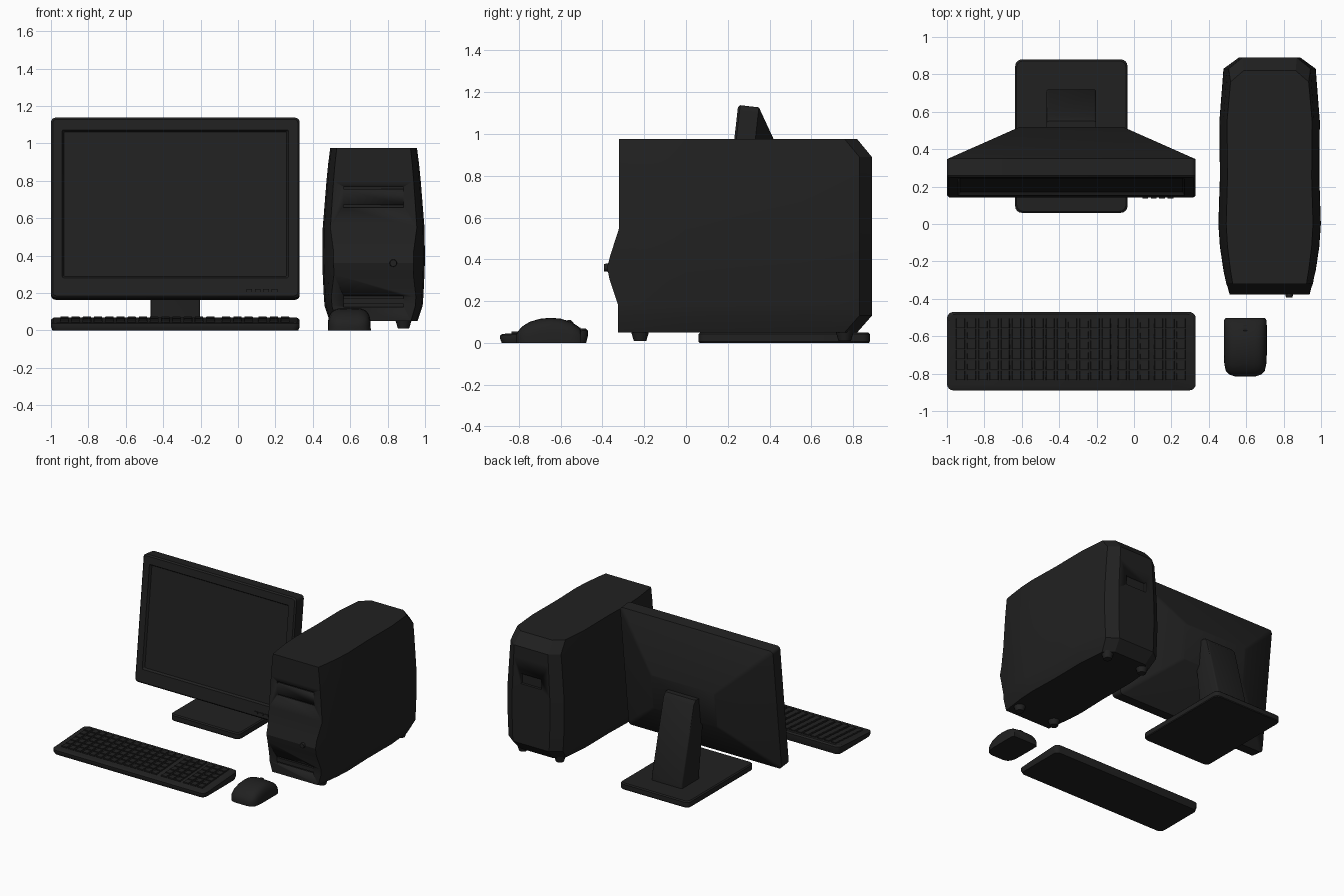
import bpy, bmesh, math
from mathutils import Matrix

if "Cube" in bpy.data.objects:
    bpy.data.objects.remove(bpy.data.objects["Cube"])

black = bpy.data.materials.new("black_plastic")
black.diffuse_color = (0.015, 0.015, 0.015, 1)
black.use_nodes = True
black.node_tree.nodes["Principled BSDF"].inputs["Base Color"].default_value = black.diffuse_color


def finish(name, bm, loc=(0, 0, 0), angle=30):
    bmesh.ops.recalc_face_normals(bm, faces=bm.faces)
    me = bpy.data.meshes.new(name)
    bm.to_mesh(me)
    bm.free()
    ob = bpy.data.objects.new(name, me)
    bpy.context.collection.objects.link(ob)
    ob.location = loc
    me.materials.append(black)
    bpy.ops.object.select_all(action='DESELECT')
    ob.select_set(True)
    bpy.context.view_layer.objects.active = ob
    bpy.ops.object.shade_smooth_by_angle(angle=math.radians(angle))
    return ob


def loft(name, rings, loc=(0, 0, 0), angle=30):
    """Skin a list of equal-length closed rings and cap both ends."""
    bm = bmesh.new()
    rows = [[bm.verts.new(p) for p in r] for r in rings]
    n = len(rows[0])
    for a, b in zip(rows, rows[1:]):
        for i in range(n):
            j = (i + 1) % n
            bm.faces.new((a[i], a[j], b[j], b[i]))
    bm.faces.new(rows[0])
    bm.faces.new(rows[-1])
    return finish(name, bm, loc, angle)


def rounded(hx, hy, r, seg=4):
    """Rounded rectangle outline about the origin."""
    pts = []
    for k, (sx, sy) in enumerate(((1, 1), (-1, 1), (-1, -1), (1, -1))):
        for i in range(seg + 1):
            a = math.pi / 2 * (k + i / seg)
            pts.append((sx * (hx - r) + r * math.cos(a), sy * (hy - r) + r * math.sin(a)))
    return pts


def add_box(bm, x0, x1, y0, y1, z0, z1):
    m = Matrix.Translation(((x0 + x1) / 2, (y0 + y1) / 2, (z0 + z1) / 2))
    m = m @ Matrix.Diagonal((x1 - x0, y1 - y0, z1 - z0, 1))
    return bmesh.ops.create_cube(bm, size=1, matrix=m)["verts"]


MX = -0.335  # centre line of monitor and keyboard

# Monitor: recessed screen, bezel, deep edge and tapered back, tilted backwards
TILT = math.radians(-6.5)
rings = []
for depth, hx, hz, cz, r in ((0.018, 0.595, 0.388, 0.505, 0.005), (0.0, 0.605, 0.398, 0.505, 0.008),
                             (0.0, 0.655, 0.475, 0.485, 0.02), (0.01, 0.665, 0.485, 0.485, 0.025),
                             (0.10, 0.665, 0.485, 0.485, 0.025), (0.31, 0.28, 0.14, 0.485, 0.015)):
    rings.append([(x, depth, z + cz) for x, z in rounded(hx, hz, r)])
monitor = loft("monitor", rings, (MX, 0.14, 0.175))
monitor.rotation_euler.x = TILT

# Monitor control buttons
bm = bmesh.new()
for i in range(4):
    x = 0.38 + i * 0.045
    add_box(bm, x, x + 0.03, -0.008, 0.02, 0.03, 0.045)
buttons = finish("monitor_buttons", bm, (MX, 0.14, 0.175))
buttons.rotation_euler.x = TILT

# Stand neck leaning forward into the back of the monitor
neck = []
for y0, y1, z in ((0.50, 0.72, 0.03), (0.50, 0.72, 0.08), (0.43, 0.575, 0.65), (0.42, 0.55, 0.68)):
    neck.append([(x, y + (y0 + y1) / 2, z) for x, y in rounded(0.133, (y1 - y0) / 2, 0.012, 3)])
loft("stand_neck", neck, (MX, 0, 0))

# Stand base plate
loft("stand_base", [[(x, y, z) for x, y in rounded(0.30 - d, 0.41 - d, 0.035)]
                    for z, d in ((0, 0.004), (0.006, 0), (0.042, 0), (0.05, 0.008))], (MX, 0.47, 0))

# Keyboard body: wedge with rounded corners
kb = []
for level, inset in ((0, 0.008), (0.45, 0), (0.85, 0.0), (1, 0.012)):
    ring = []
    for x, y in rounded(0.665 - inset, 0.21 - inset, 0.035):
        top = 0.042 + (y + 0.21) / 0.42 * 0.028
        ring.append((x, y, level * top))
    kb.append(ring)
loft("keyboard_body", kb, (MX, -0.68, 0))

# Keyboard keys: main block, arrow block and number pad
bm = bmesh.new()
for x0, cols in ((-0.62, 14), (0.245, 3), (0.44, 3)):
    for row in range(6):
        y = -0.155 + row * 0.056
        z = 0.042 + (y + 0.235) / 0.42 * 0.028
        for c in range(cols):
            x = x0 + c * 0.06
            verts = add_box(bm, x, x + 0.054, y, y + 0.05, z - 0.01, z + 0.008)
            for v in verts:
                if v.co.z > z:
                    v.co.x += 0.006 if v.co.x < x + 0.027 else -0.006
finish("keyboard_keys", bm, (MX, -0.68, 0))

# Mouse: arched sections from the rounded palm end to the square front end
mouse = []
for y, hw, h in ((-0.815, 0.055, 0.035), (-0.805, 0.085, 0.055), (-0.785, 0.104, 0.078),
                 (-0.75, 0.112, 0.10), (-0.70, 0.115, 0.115), (-0.65, 0.115, 0.12),
                 (-0.60, 0.115, 0.116), (-0.55, 0.115, 0.10), (-0.515, 0.114, 0.078), (-0.502, 0.105, 0.06)):
    ring = []
    for i in range(17):
        c, s = math.cos(math.pi * i / 16), math.sin(math.pi * i / 16)
        ring.append((math.copysign(abs(c) ** 0.5, c) * hw, y, h * max(s, 0) ** 0.6))
    mouse.append(ring)
loft("mouse_body", mouse, (0.595, 0, 0), 45)

# Mouse wheel
bm = bmesh.new()
bmesh.ops.create_cone(bm, cap_ends=True, segments=20, radius1=0.022, radius2=0.022, depth=0.02,
                      matrix=Matrix.Rotation(math.pi / 2, 4, 'Y'))
finish("mouse_wheel", bm, (0.595, -0.56, 0.088))

# Tower case: outlines stacked in z, bulging sides and lower front, chamfered back
TX = 0.725
case = []
for z, w, front, back in ((0.05, 0.235, -0.325, 0.82), (0.13, 0.262, -0.325, 0.89), (0.18, 0.266, -0.325, 0.89),
                          (0.30, 0.272, -0.365, 0.89), (0.36, 0.274, -0.378, 0.89), (0.42, 0.274, -0.362, 0.89),
                          (0.55, 0.272, -0.32, 0.89), (0.80, 0.252, -0.32, 0.89), (0.89, 0.243, -0.32, 0.89),
                          (0.975, 0.232, -0.32, 0.82)):
    half = [(0.78, front), (0.90, -0.25), (0.97, -0.12), (1.0, 0.0), (0.97, 0.25), (0.98, 0.55),
            (0.9, back - 0.06), (0.6, back)]
    if z > 0.5 or z < 0.2:
        half[0] = (0.85, front)
    case.append([(k * w, y, z) for k, y in half] + [(-k * w, y, z) for k, y in reversed(half)])
tower = loft("tower_case", case, (TX, 0, 0), 25)

# Cutter for drive slots, front intake and rear hand grip
bm = bmesh.new()
for z0, z1 in ((0.755, 0.768), (0.657, 0.67), (0.125, 0.185)):
    add_box(bm, -0.16, 0.16, -0.5, -0.305, z0, z1)
add_box(bm, -0.09, 0.09, 0.87, 1.0, 0.60, 0.68)
cutter = finish("slot_cutter", bm, (TX, 0, 0))
cutter.hide_render = True
cutter.hide_viewport = True
cutter.display_type = 'WIRE'
cut = tower.modifiers.new("slots", 'BOOLEAN')
cut.operation = 'DIFFERENCE'
cut.solver = 'EXACT'
cut.object = cutter

# Intake bar inside the lower front slot
bm = bmesh.new()
add_box(bm, -0.16, 0.16, -0.322, -0.30, 0.14, 0.172)
finish("intake_bar", bm, (TX, 0, 0))

# Power button on the front bulge
bm = bmesh.new()
bmesh.ops.create_cone(bm, cap_ends=True, segments=20, radius1=0.022, radius2=0.018, depth=0.04,
                      matrix=Matrix.Rotation(math.pi / 2, 4, 'X'))
finish("power_button", bm, (0.83, -0.373, 0.36))

# Four tapered feet
bm = bmesh.new()
for sx in (-1, 1):
    for y in (-0.22, 0.76):
        bmesh.ops.create_cone(bm, cap_ends=True, segments=16, radius1=0.03, radius2=0.045, depth=0.05,
                              matrix=Matrix.Translation((sx * 0.16, y, 0.035)))
finish("tower_feet", bm, (TX, 0, 0))
